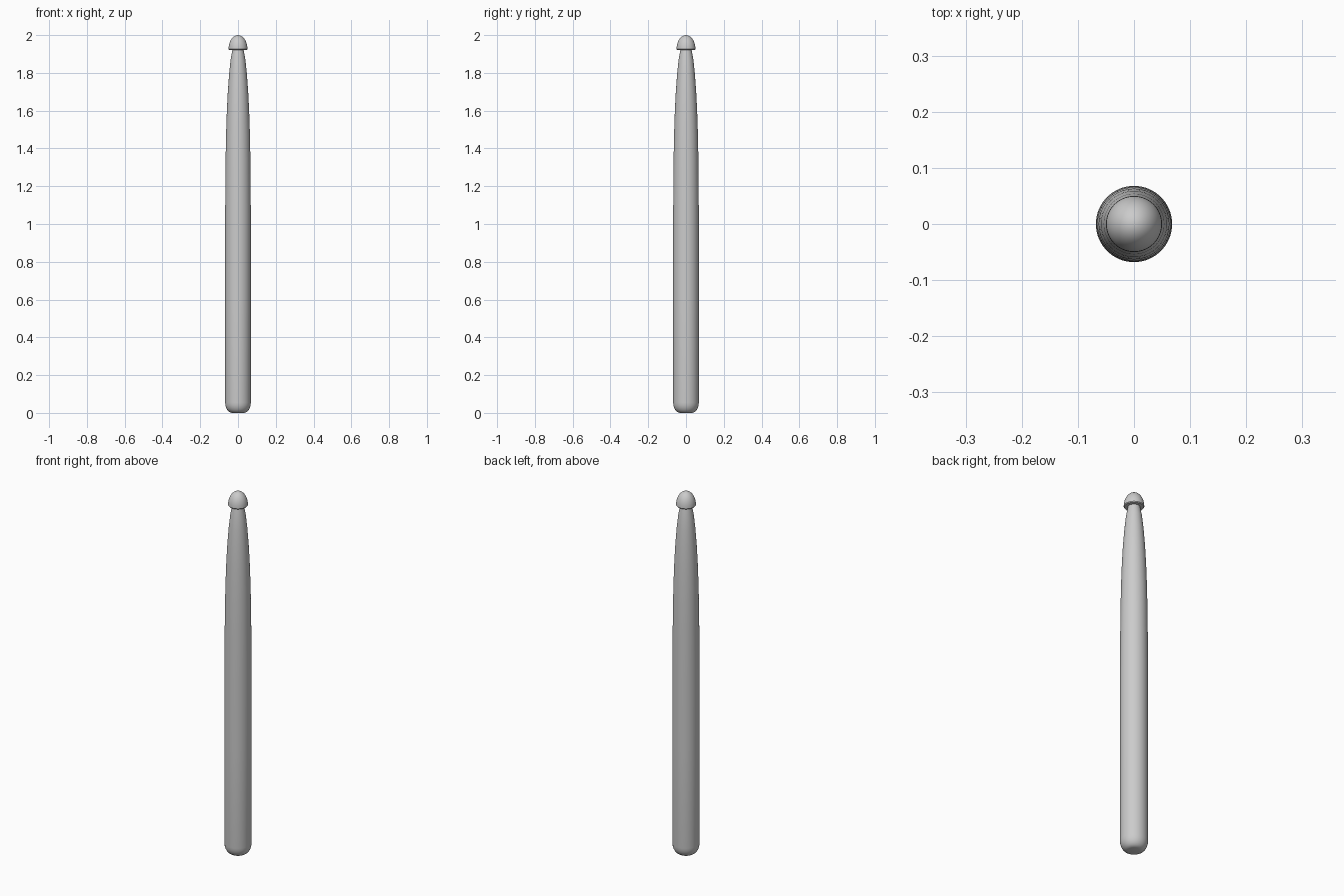
import bpy, bmesh, math

if "Cube" in bpy.data.objects:
    bpy.data.objects.remove(bpy.data.objects["Cube"])

def lathe(name, profile, segments=40):
    """Revolve an (r, z) profile around the z axis."""
    bm = bmesh.new()
    verts = [bm.verts.new((r, 0, z)) for r, z in profile]
    edges = [bm.edges.new(pair) for pair in zip(verts, verts[1:])]
    bmesh.ops.spin(bm, geom=verts + edges, cent=(0, 0, 0), axis=(0, 0, 1),
                   angle=math.tau, steps=segments, use_duplicate=False)
    bmesh.ops.remove_doubles(bm, verts=bm.verts, dist=1e-5)
    bmesh.ops.recalc_face_normals(bm, faces=bm.faces)
    mesh = bpy.data.meshes.new(name)
    bm.to_mesh(mesh)
    bm.free()
    obj = bpy.data.objects.new(name, mesh)
    bpy.context.collection.objects.link(obj)
    bpy.ops.object.select_all(action='DESELECT')
    obj.select_set(True)
    bpy.context.view_layer.objects.active = obj
    bpy.ops.object.shade_smooth_by_angle(angle=math.radians(40))
    return obj

# Shaft: rounded butt, straight grip, curved taper to the neck
R = 0.068
butt = [(0, 0)]
for i in range(7):
    a = i / 6 * math.pi / 2
    butt.append((0.03 + (R - 0.03) * math.sin(a), 0.055 * (1 - math.cos(a))))
taper = [(R, 0.6), (R, 1.0), (0.067, 1.2), (0.0655, 1.35), (0.063, 1.48),
         (0.059, 1.6), (0.054, 1.7), (0.0465, 1.8), (0.039, 1.87),
         (0.030, 1.92), (0.028, 1.93), (0, 1.93)]
lathe("stick_shaft", butt + taper)

# Tip: domed bead with a flat underside
tip = [(0, 1.922), (0.047, 1.922), (0.05, 1.926)]
for i in range(1, 10):
    a = i / 9 * math.pi / 2
    tip.append((0.05 * math.cos(a) if i < 9 else 0, 1.926 + 0.074 * math.sin(a)))
lathe("stick_tip", tip)
